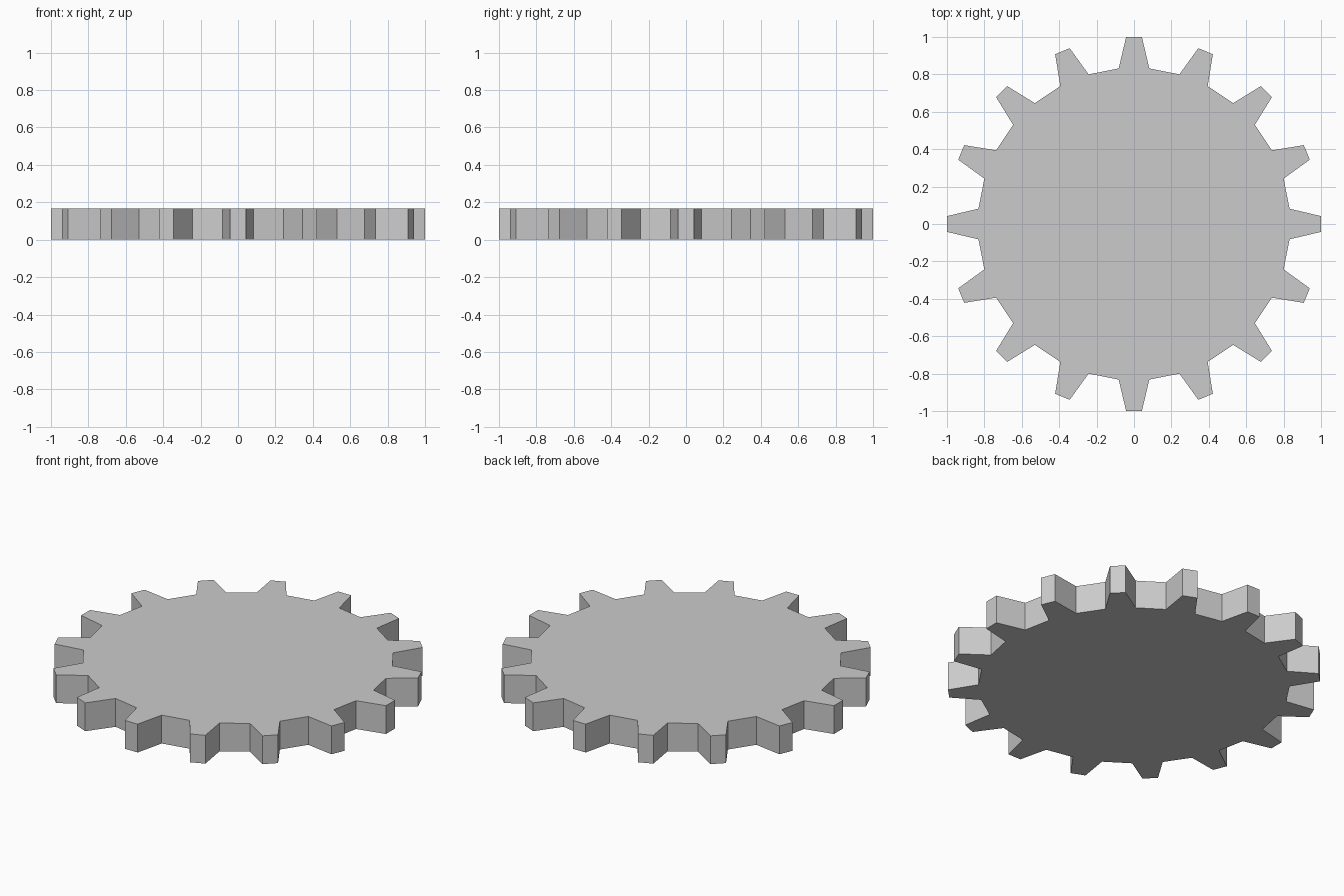
import bpy, bmesh
from math import cos, sin, pi, hypot, atan2

if "Cube" in bpy.data.objects:
    bpy.data.objects.remove(bpy.data.objects["Cube"])

TEETH = 16
HEIGHT = 0.168
ROOT_R = 0.836
ROOT_HALF = pi / TEETH / 2          # half angle of a tooth at its root
TIP_R = hypot(1.0, 0.042)
TIP_HALF = atan2(0.042, 1.0)        # half angle of a tooth at its tip

# Gear outline: four points per tooth
outline = []
for i in range(TEETH):
    a = 2 * pi * i / TEETH
    for r, off in ((ROOT_R, -ROOT_HALF), (TIP_R, -TIP_HALF),
                   (TIP_R, TIP_HALF), (ROOT_R, ROOT_HALF)):
        outline.append((r * cos(a + off), r * sin(a + off), 0))

# Extrude the outline into a solid plate
bm = bmesh.new()
base = bm.faces.new([bm.verts.new(p) for p in outline])
ext = bmesh.ops.extrude_face_region(bm, geom=[base], use_keep_orig=True)
top = [v for v in ext["geom"] if isinstance(v, bmesh.types.BMVert)]
bmesh.ops.translate(bm, verts=top, vec=(0, 0, HEIGHT))
bmesh.ops.recalc_face_normals(bm, faces=bm.faces)

mesh = bpy.data.meshes.new("gear")
bm.to_mesh(mesh)
bm.free()
bpy.context.collection.objects.link(bpy.data.objects.new("gear", mesh))
